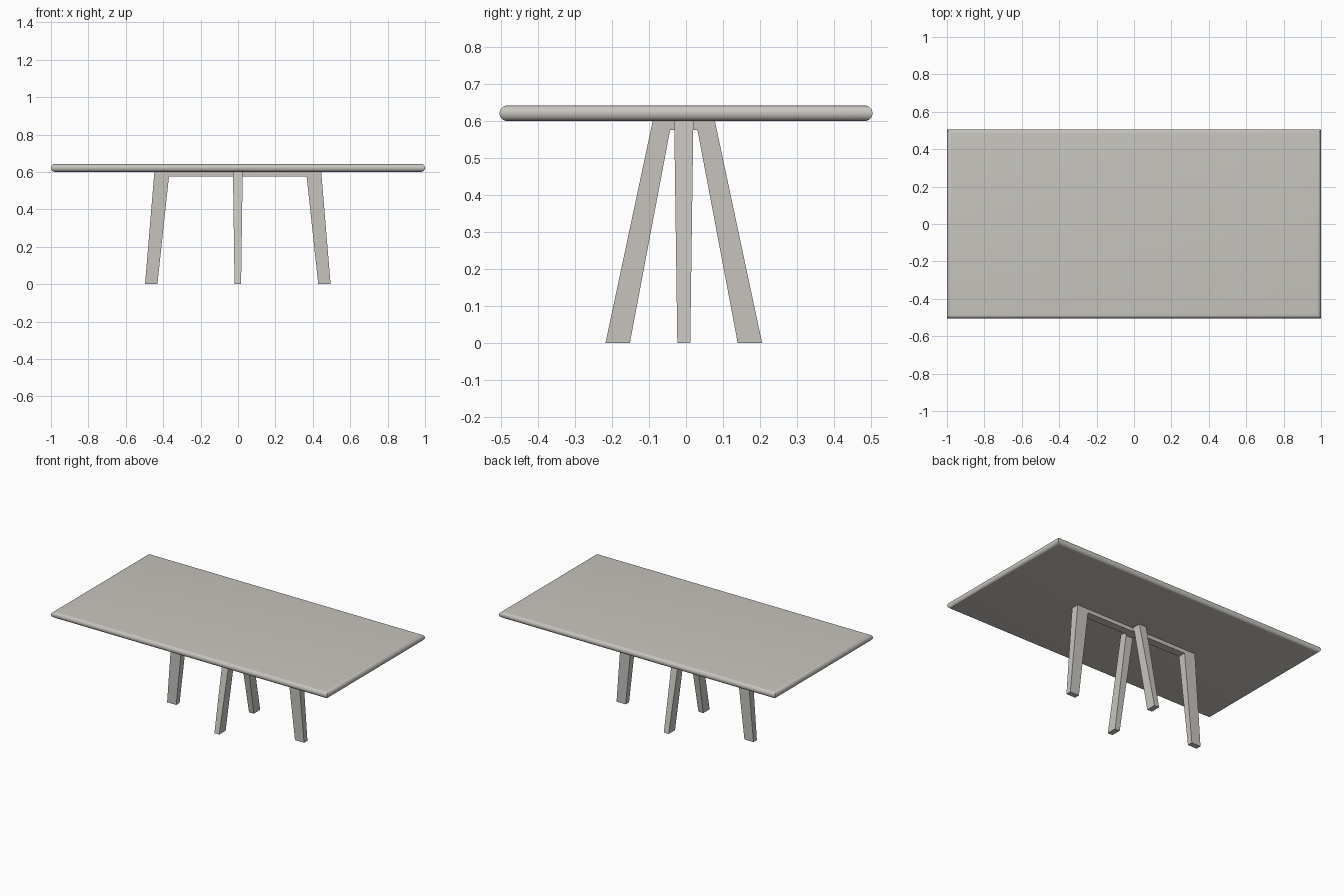
import bpy, bmesh, math
from mathutils import Vector

if "Cube" in bpy.data.objects:
    bpy.data.objects.remove(bpy.data.objects["Cube"])

mat = bpy.data.materials.new("warm grey")
mat.diffuse_color = (0.58, 0.56, 0.52, 1)
mat.use_nodes = True
mat.node_tree.nodes["Principled BSDF"].inputs["Base Color"].default_value = mat.diffuse_color


def finish(name, bm, smooth=False):
    bmesh.ops.recalc_face_normals(bm, faces=bm.faces)
    me = bpy.data.meshes.new(name)
    bm.to_mesh(me)
    bm.free()
    me.materials.append(mat)
    ob = bpy.data.objects.new(name, me)
    bpy.context.collection.objects.link(ob)
    if smooth:
        bpy.context.view_layer.objects.active = ob
        ob.select_set(True)
        bpy.ops.object.shade_smooth_by_angle(angle=math.radians(35))
        ob.select_set(False)
    return ob


# Tabletop: rectangles stacked along a half-round edge, giving mitred corners
def tabletop(hx, hy, z0, z1, steps=14):
    bm = bmesh.new()
    r = (z1 - z0) / 2
    rings = []
    for i in range(steps + 1):
        a = -math.pi / 2 + math.pi * i / steps
        inset = r * (1 - math.cos(a))
        x, y, z = hx - inset, hy - inset, z0 + r + r * math.sin(a)
        rings.append([bm.verts.new((sx * x, sy * y, z))
                      for sx, sy in ((-1, -1), (1, -1), (1, 1), (-1, 1))])
    for a, b in zip(rings, rings[1:]):
        for k in range(4):
            n = (k + 1) % 4
            bm.faces.new((a[k], a[n], b[n], b[k]))
    bm.faces.new(rings[0])
    bm.faces.new(rings[-1])
    finish("tabletop", bm, smooth=True)


TOP, RAIL = 0.602, 0.577   # top of the legs, underside of the rail


# Leg frame: splayed legs joined by a rail, thinner towards the floor
def leg_frame(name, foot_out, foot_in, top_out, top_in, centre, along_x):
    half = [(foot_out, 0), (foot_in, 0), (top_in, RAIL)]
    outline = ([(-u, z) for u, z in half] + [(u, z) for u, z in reversed(half)]
               + [(top_out, TOP), (-top_out, TOP)])
    bm = bmesh.new()
    sides = []
    for s in (-1, 1):
        ring = []
        for u, z in outline:
            w = s * (0.0175 + 0.0085 * z / TOP)
            p = (u, w, z) if along_x else (w, u, z)
            ring.append(bm.verts.new(Vector(p) + Vector(centre)))
        sides.append(ring)
    a, b = sides
    for ring in sides:
        bm.faces.new(ring)
    for k in range(len(a)):
        n = (k + 1) % len(a)
        bm.faces.new((a[k], a[n], b[n], b[k]))
    finish(name, bm)


tabletop(1.0, 0.505, 0.601, 0.643)
leg_frame("long_leg_frame", 0.496, 0.43, 0.446, 0.368, (-0.001, -0.006, 0), True)
leg_frame("cross_leg_frame", 0.212, 0.146, 0.084, 0.037, (-0.001, -0.006, 0), False)
